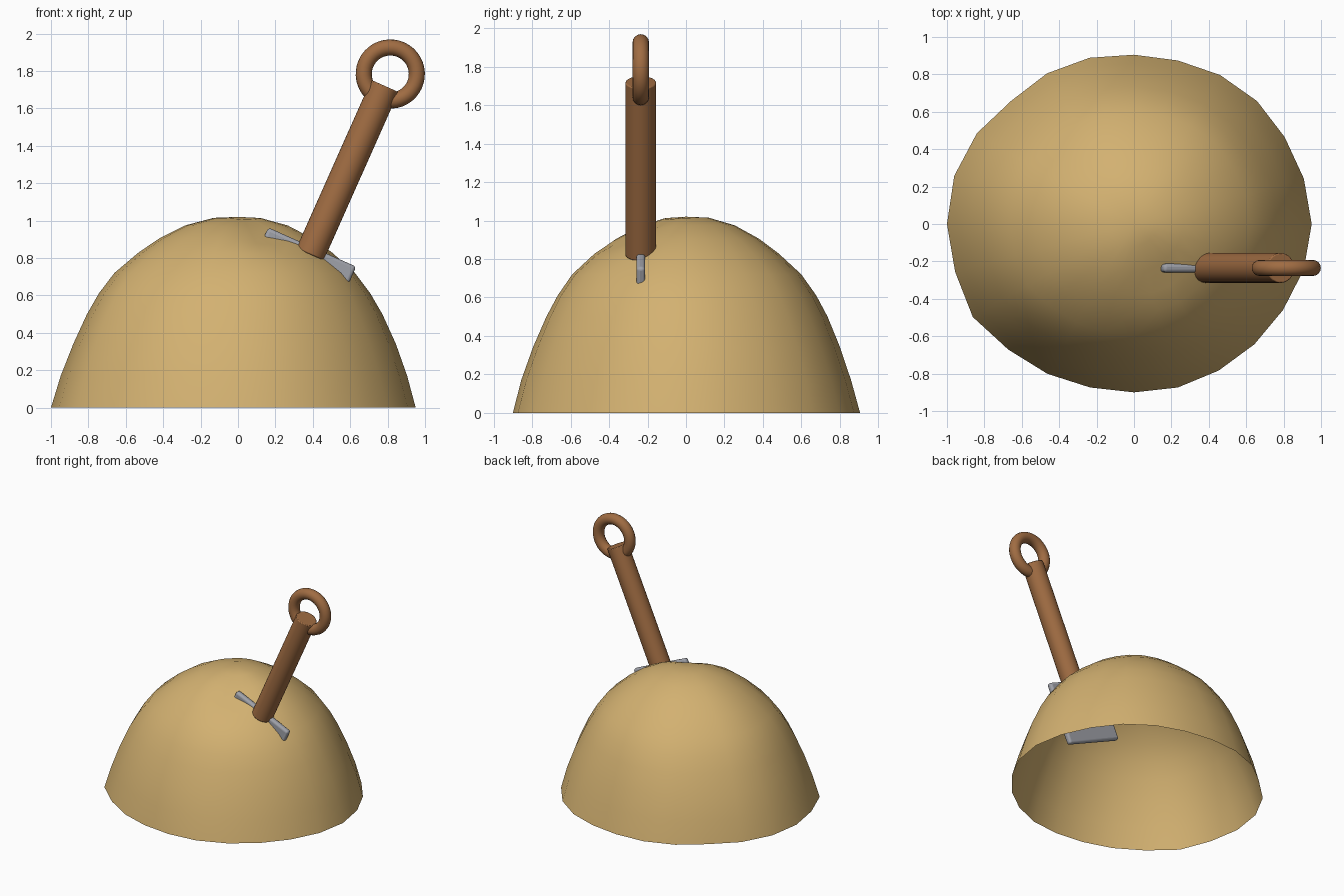
import bpy, bmesh, math
from mathutils import Matrix, Vector

cube = bpy.data.objects.get("Cube")
if cube:
    bpy.data.objects.remove(cube, do_unlink=True)


def material(name, rgb):
    mat = bpy.data.materials.new(name)
    mat.use_nodes = True
    colour = (*rgb, 1.0)
    mat.diffuse_color = colour
    mat.node_tree.nodes["Principled BSDF"].inputs["Base Color"].default_value = colour
    return mat


sand = material("sand", (0.65, 0.44, 0.165))
wood = material("brown wood", (0.35, 0.15, 0.055))
metal = material("grey metal", (0.35, 0.36, 0.40))


def finish(obj, name, mat, angle=40):
    obj.name = name
    obj.data.materials.clear()
    obj.data.materials.append(mat)
    bpy.ops.object.select_all(action="DESELECT")
    obj.select_set(True)
    bpy.context.view_layer.objects.active = obj
    bpy.ops.object.shade_smooth_by_angle(angle=math.radians(angle))
    return obj


# Sand mound: an uneven outline swept up a dome profile, open underneath
outline = [95, 94, 93, 93, 92, 90.5, 90.5, 92, 93, 93, 97, 99.5,
           100, 99, 99.5, 95, 92.5, 90.5, 90, 90.5, 90.5, 91, 92, 94]
profile = [(1, 0), (.95, .17), (.885, .34), (.81, .5), (.745, .61),
           (.66, .72), (.53, .83), (.42, .905), (.28, .975), (.13, 1.015)]
dent = Vector((.14, -.27))

bm = bmesh.new()
rings = []
for scale, height in profile:
    ring = []
    for i, percent in enumerate(outline):
        a = math.tau * i / len(outline)
        lump = 1 + .02 * math.sin(3 * a + 5 * height) * height * (1 - height)
        p = Vector((math.cos(a), math.sin(a))) * (percent / 100 * scale * lump)
        drop = .045 * math.exp(-((p - dent).length / .15) ** 2)
        ring.append(bm.verts.new((p.x, p.y, height - drop)))
    rings.append(ring)
count = len(outline)
for low, high in zip(rings, rings[1:]):
    for i in range(count):
        j = (i + 1) % count
        bm.faces.new((low[i], low[j], high[j], high[i]))
top = bm.verts.new((0, 0, 1.02))
for i in range(count):
    bm.faces.new((rings[-1][i], rings[-1][(i + 1) % count], top))
mesh = bpy.data.meshes.new("sand_mound")
bm.to_mesh(mesh)
bm.free()
mound = bpy.data.objects.new("sand_mound", mesh)
bpy.context.collection.objects.link(mound)
finish(mound, "sand_mound", sand, 60)

# Spade frame: leaning towards +x, origin at the foot of the handle
lean = Matrix.Translation((.385, -.235, .82)) @ Matrix.Rotation(math.radians(24), 4, "Y")


def place(obj, offset, turn=None):
    obj.matrix_world = lean @ Matrix.Translation(offset) @ (turn or Matrix())


def bevel(obj, width, segments):
    mod = obj.modifiers.new("rounded_edges", "BEVEL")
    mod.width = width
    mod.segments = segments
    mod.limit_method = "ANGLE"


# Handle shaft
length = .985
bpy.ops.mesh.primitive_cylinder_add(vertices=32, radius=.08, depth=length)
shaft = finish(bpy.context.object, "spade_shaft", wood)
bevel(shaft, .006, 2)
place(shaft, (0, 0, length / 2))

# Ring grip, standing in the plane of the blade
bpy.ops.mesh.primitive_torus_add(major_segments=40, minor_segments=16,
                                 major_radius=.142, minor_radius=.043)
grip = finish(bpy.context.object, "ring_grip", wood, 60)
place(grip, (0, 0, 1.055), Matrix.Rotation(math.pi / 2, 4, "X"))

# Blade, mostly buried in the mound
bpy.ops.mesh.primitive_cube_add(size=1)
blade = bpy.context.object
blade.data.transform(Matrix.Diagonal((.515, .046, .49, 1)))
finish(blade, "spade_blade", metal)
bevel(blade, .018, 4)
place(blade, (-.005, 0, -.205))
